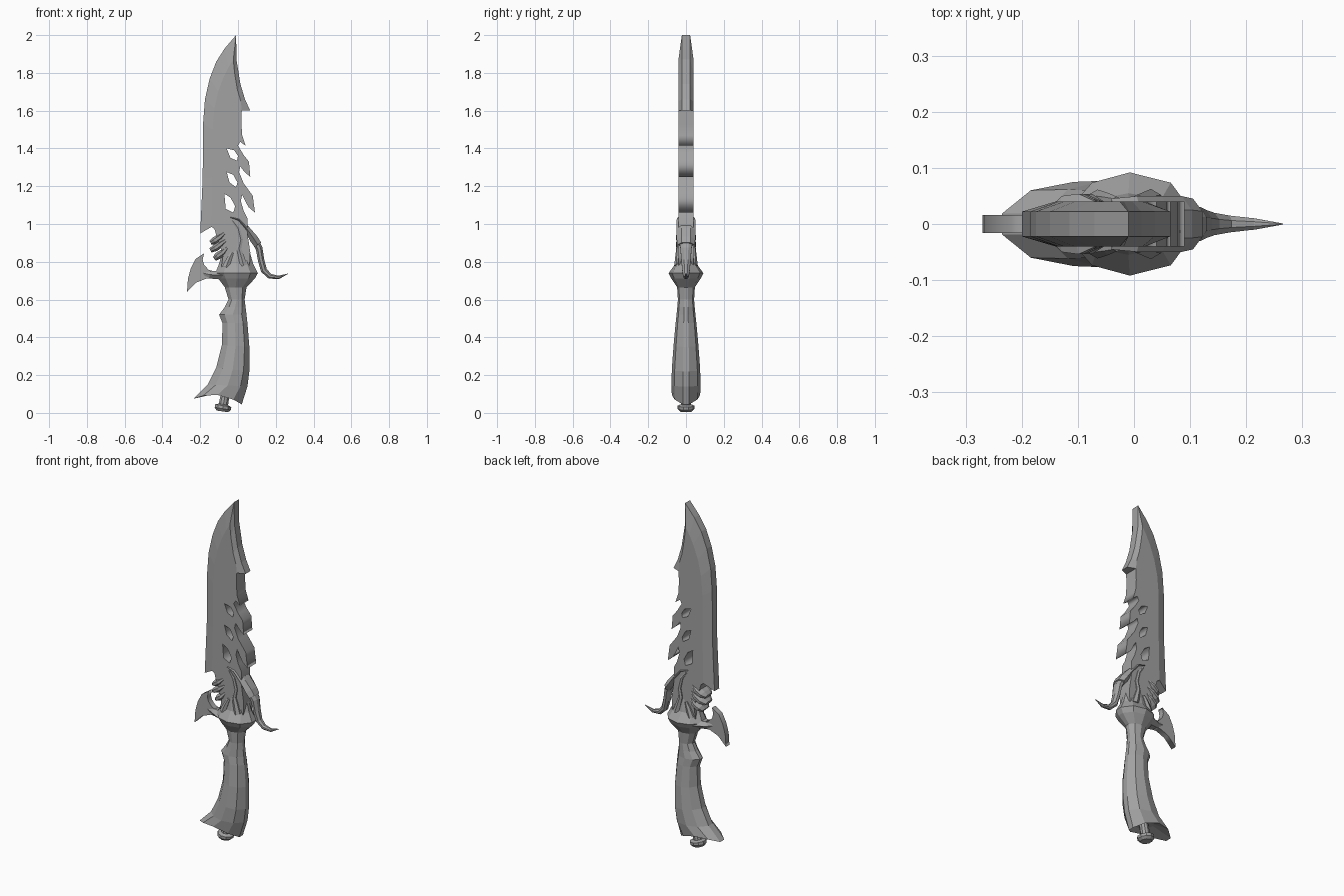
import bpy, bmesh, math
from mathutils import Vector

# Dark grey shared by every part
steel = bpy.data.materials.new("dark_grey")
steel.diffuse_color = (.36, .36, .36, 1)


def loft(name, rings):
    """Skin a list of equal-length point rings and cap both ends."""
    bm = bmesh.new()
    vs = [[bm.verts.new(p) for p in r] for r in rings]
    n = len(vs[0])
    for a, b in zip(vs, vs[1:]):
        for i in range(n):
            j = (i + 1) % n
            bm.faces.new((a[i], a[j], b[j], b[i]))
    bm.faces.new(vs[0])
    bm.faces.new(vs[-1])
    bmesh.ops.recalc_face_normals(bm, faces=bm.faces)
    me = bpy.data.meshes.new(name)
    bm.to_mesh(me)
    bm.free()
    me.materials.append(steel)
    ob = bpy.data.objects.new(name, me)
    bpy.context.collection.objects.link(ob)
    return ob


def plate(name, outlines, depth):
    """Flat xz plate of half thickness depth; extra outlines become holes."""
    cu = bpy.data.curves.new(name, 'CURVE')
    cu.dimensions = '2D'
    cu.fill_mode = 'BOTH'
    cu.extrude = depth
    cu.materials.append(steel)
    for pts in outlines:
        sp = cu.splines.new('POLY')
        sp.points.add(len(pts) - 1)
        for p, (x, z) in zip(sp.points, pts):
            p.co = (x, z, 0, 1)
        sp.use_cyclic_u = True
    ob = bpy.data.objects.new(name, cu)
    ob.rotation_euler.x = math.pi / 2
    bpy.context.collection.objects.link(ob)
    bpy.ops.object.select_all(action='DESELECT')
    ob.select_set(True)
    bpy.context.view_layer.objects.active = ob
    bpy.ops.object.convert(target='MESH')
    return ob


def limb(name, path, y=0, sides=8):
    """Elliptic tube along an xz path of (x, z, half width, half depth)."""
    rings = []
    for i, (x, z, w, d) in enumerate(path):
        a, b = path[max(i - 1, 0)], path[min(i + 1, len(path) - 1)]
        t = Vector((b[0] - a[0], b[1] - a[1])).normalized()
        ring = []
        for k in range(sides):
            ang = 2 * math.pi * (k + .5) / sides
            c, s = math.cos(ang) * w * 1.08, math.sin(ang) * d * 1.08
            ring.append((x - t.y * c, y + s, z + t.x * c))
        rings.append(ring)
    return loft(name, rings)


# Blade: thick pierced plate with a toothed back
inner_left = [(-.14, .985), (-.135, 1.24), (-.135, 1.5), (-.125, 1.61),
              (-.105, 1.7), (-.075, 1.78), (-.05, 1.83), (-.025, 1.87)]
inner_right = [(-.018, 1.8), (-.003, 1.71), (.015, 1.65), (.02, 1.6)]
teeth = [(.018, 1.53), (.022, 1.47), (.04, 1.415), (.012, 1.435), (0, 1.415),
         (.03, 1.365), (.058, 1.33), (.065, 1.25), (.035, 1.275), (.012, 1.305),
         (.006, 1.275), (.03, 1.215), (.078, 1.15), (.09, 1.06), (.055, 1.09),
         (.022, 1.155), (.015, 1.12), (.03, 1.07), (.05, 1.03)]
root = [(.05, .95), (.065, .85), (.06, .76), (-.09, .76), (-.08, .83),
        (-.1, .9), (-.115, .94), (-.125, .975)]
holes = [[(-.06, 1.4), (-.02, 1.39), (0, 1.36), (-.005, 1.335), (-.04, 1.35)],
         [(-.06, 1.275), (-.025, 1.26), (-.003, 1.22), (-.01, 1.195), (-.045, 1.22)],
         [(-.072, 1.16), (-.04, 1.14), (-.015, 1.095), (-.025, 1.06), (-.065, 1.08)]]
plate("blade", [inner_left + inner_right + teeth + root] + holes, .04)

# Bevel running up the cutting edge, round the tip and down the clip
outer = [(-.2, .95), (-.187, 1.24), (-.185, 1.53), (-.175, 1.66), (-.15, 1.77),
         (-.115, 1.86), (-.07, 1.93), (-.01, 2), (-.008, 1.87), (.013, 1.74),
         (.037, 1.66), (.065, 1.6)]
loft("blade_bevel", [[(o[0], -.022, o[1]), (i[0], -.04, i[1]),
                      (i[0], .04, i[1]), (o[0], .022, o[1])]
                     for o, i in zip(outer, inner_left + inner_right)])

# Handle with flared collar: rings of (left x, left z, right x, right z, half depth)
half = [(1, .22), (.65, .8), (0, 1), (-.6, .8), (-1, .25)]
section = half + [(x, -y) for x, y in reversed(half)]
stations = [(-.08, .86, .06, .86, .041), (-.1, .79, .08, .79, .055),
            (-.12, .74, .105, .74, .092), (-.105, .712, .09, .712, .078),
            (-.07, .665, .045, .665, .047), (-.05, .6, .035, .6, .043),
            (-.07, .56, .04, .56, .046), (-.1, .52, .045, .52, .05),
            (-.082, .475, .05, .475, .055), (-.085, .36, .06, .35, .066),
            (-.115, .24, .06, .22, .075), (-.16, .15, .05, .14, .077),
            (-.235, .075, .02, .045, .075), (-.12, .11, -.01, .09, .04)]
rings = []
for xl, zl, xr, zr, d in stations:
    ring = []
    for u, v in section:
        f = (u + 1) / 2
        lift = .035 * (1 - u * u) if zl < .1 else 0
        ring.append((xl + (xr - xl) * f, v * d, zl + (zr - zl) * f + lift))
    rings.append(ring)
loft("handle", rings)

# Pommel peg, tilted, with a flat button
limb("pommel_peg", [(-.06, .14, .022, .022), (-.077, .045, .024, .024),
                    (-.078, .038, .042, .042), (-.081, .022, .042, .042),
                    (-.083, .008, .03, .03)], sides=10)

# Axe-shaped guard on the edge side and its arm
plate("guard_axe", [[(-.18, .845), (-.225, .815), (-.25, .765), (-.265, .71),
                     (-.27, .64), (-.22, .69), (-.165, .712), (-.13, .71),
                     (-.13, .75), (-.155, .757), (-.18, .785), (-.187, .81)]], .016)
limb("guard_arm", [(-.19, .742, .024, .014), (-.15, .732, .022, .025),
                   (-.08, .728, .024, .055)], sides=6)

# Strap over the blade back that turns into a thorn
limb("guard_strap", [(-.04, 1.035, .008, .042), (.005, 1.022, .013, .046),
                     (.05, .97, .017, .046), (.085, .92, .024, .046),
                     (.105, .89, .022, .042)], sides=6)
limb("guard_thorn", [(.085, .92, .02, .035), (.112, .87, .018, .03),
                     (.122, .81, .017, .025), (.137, .755, .017, .02),
                     (.168, .724, .014, .015), (.215, .717, .009, .01),
                     (.265, .737, .001, .001)])

# Ribs gripping the blade root
for i, (x0, z0, x1, z1) in enumerate([(-.068, .955, -.145, .9),
                                      (-.06, .918, -.146, .86),
                                      (-.058, .875, -.125, .815)]):
    mx, mz = (x0 + x1) / 2, (z0 + z1) / 2
    limb(f"rib_{i + 1}", [(x0, z0, .01, .041), (mx + .012, mz + .005, .018, .054),
                          (mx - .018, mz - .016, .019, .05), (x1, z1, .012, .032)])

# Raised tendrils on both faces of the root
for side in (-1, 1):
    limb("long_tendril", [(-.03, 1.02, .005, .004), (.0, .98, .01, .007),
                          (.015, .92, .012, .008), (.005, .87, .013, .01),
                          (.03, .78, .02, .02)], y=side * .041, sides=6)
    limb("short_tendril", [(-.03, .85, .008, .006), (-.045, .82, .014, .012),
                           (-.065, .77, .02, .018)], y=side * .042, sides=6)
